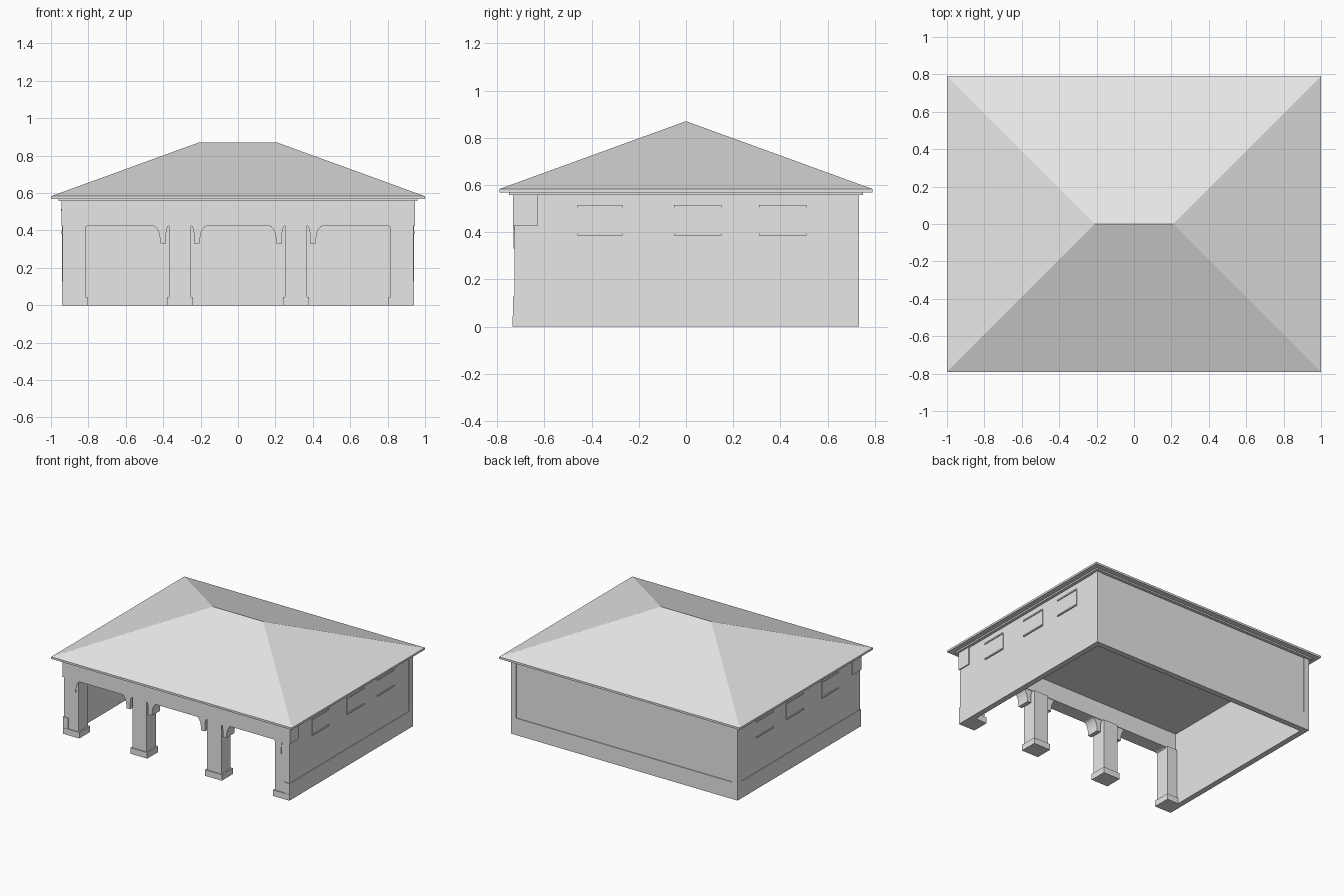
import bpy, bmesh, math

if "Cube" in bpy.data.objects:
    bpy.data.objects.remove(bpy.data.objects["Cube"])

plaster = bpy.data.materials.new("plain grey")
plaster.diffuse_color = (0.8, 0.8, 0.8, 1)
plaster.use_nodes = True
plaster.node_tree.nodes["Principled BSDF"].inputs["Base Color"].default_value = plaster.diffuse_color


def mesh_object(name, bm):
    bmesh.ops.recalc_face_normals(bm, faces=bm.faces)
    mesh = bpy.data.meshes.new(name)
    bm.to_mesh(mesh)
    bm.free()
    mesh.materials.append(plaster)
    obj = bpy.data.objects.new(name, mesh)
    bpy.context.collection.objects.link(obj)
    return obj


def box(name, x0, x1, y0, y1, z0, z1):
    bm = bmesh.new()
    bmesh.ops.create_cube(bm, size=1)
    for v in bm.verts:
        v.co = (x1 if v.co.x > 0 else x0, y1 if v.co.y > 0 else y0, z1 if v.co.z > 0 else z0)
    return mesh_object(name, bm)


def side_box(name, side, x0, x1, *rest):
    a, b = sorted((side * x0, side * x1))
    return box(name, a, b, *rest)


def extrude_xz(name, points, y0, y1):
    bm = bmesh.new()
    face = bm.faces.new([bm.verts.new((x, y0, z)) for x, z in points])
    geom = bmesh.ops.extrude_face_region(bm, geom=[face])["geom"]
    moved = [g for g in geom if isinstance(g, bmesh.types.BMVert)]
    bmesh.ops.translate(bm, verts=moved, vec=(0, y1 - y0, 0))
    return mesh_object(name, bm)


# Hipped roof with a short ridge, over a thin fascia and soffit
bm = bmesh.new()
low = [bm.verts.new((x, y, 0.583)) for x, y in ((-1, -.79), (1, -.79), (1, .79), (-1, .79))]
left, right = bm.verts.new((-.21, 0, .87)), bm.verts.new((.21, 0, .87))
for f in ((low[0], low[1], right, left), (low[2], low[3], left, right),
          (low[1], low[2], right), (low[3], low[0], left), low[::-1]):
    bm.faces.new(f)
mesh_object("hip_roof", bm)
box("fascia", -1, 1, -.79, .79, .568, .583)
box("soffit", -.96, .96, -.75, .75, .557, .568)

# Back wall with raised skirting and corner boards
box("back_wall", -.935, .935, .69, .728, 0, .557)
box("back_skirting", -.94, .94, .72, .733, 0, .127)

# Front beam
box("front_beam", -.945, .945, -.733, -.63, .425, .557)

for side in (-1, 1):
    # Side walls
    side_box("side_wall", side, .90, .937, -.727, .70, 0, .557)
    side_box("side_skirting", side, .90, .942, -.733, .733, 0, .127)
    side_box("back_corner_board", side, .90, .942, .686, .733, .127, .557)
    # Shallow side vents with top and bottom rails
    for y0, y1 in ((-.46, -.27), (-.05, .15), (.31, .51)):
        side_box("vent_panel", side, .93, .940, y0, y1, .39, .51)
        for z in (.385, .505):
            side_box("vent_rail", side, .93, .946, y0, y1, z, z + .01)
    # Corner and middle posts with plinths
    for x0, x1 in ((.25, .37), (.815, .937)):
        side_box("front_post", side, x0, x1, -.727, -.615, 0, .425)
        side_box("post_plinth", side, x0 - .01, min(x1 + .01, .942), -.735, -.605, 0, .045)

# Curved brackets under the beam, beside each post
for centre, hands in ((.31, (-1, 1)), (.945, (-1,))):
    for side in (-1, 1):
        for hand in hands:
            arc = [(.105 + .04 * (1 - math.cos(a)), .33 + .095 * math.sin(a))
                   for a in (i * math.pi / 10 for i in range(6))]
            inner = [(.062, .425), (.070, .41), (.075, .38), (.075, .33)]
            pts = [(side * (centre + hand * dx), z) for dx, z in arc + inner]
            extrude_xz("beam_bracket", pts, -.73, -.635)
